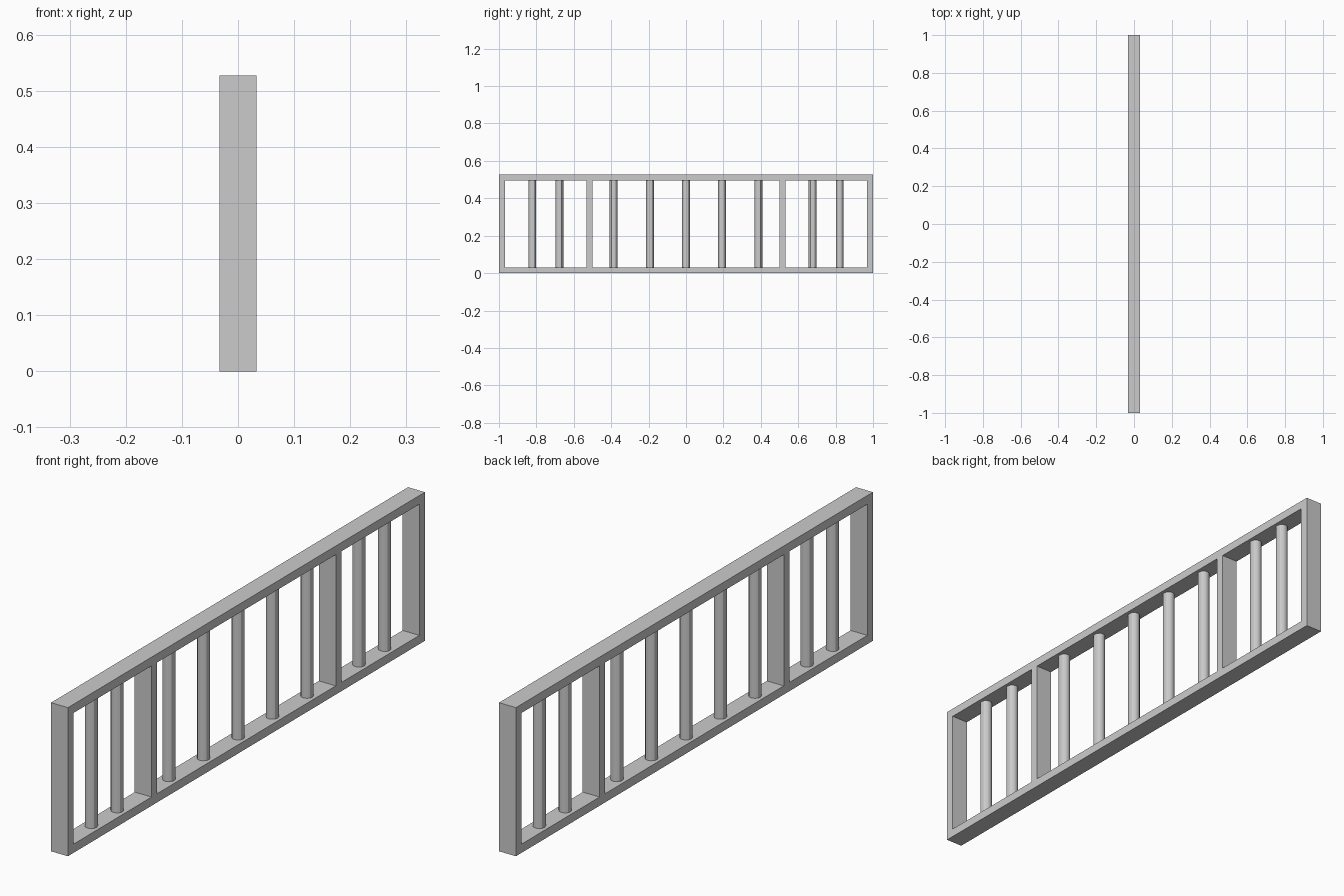
import bpy

if "Cube" in bpy.data.objects:
    bpy.data.objects.remove(bpy.data.objects["Cube"], do_unlink=True)

LENGTH, HEIGHT, DEPTH, BEAM = 2.0, 0.527, 0.066, 0.031
INNER = HEIGHT - 2 * BEAM

grey = bpy.data.materials.new("plain_grey")
grey.use_nodes = True
colour = (0.6, 0.6, 0.6, 1)
grey.diffuse_color = colour
grey.node_tree.nodes["Principled BSDF"].inputs["Base Color"].default_value = colour


def finish(name):
    obj = bpy.context.object
    obj.name = name
    obj.data.materials.append(grey)
    return obj


def beam(name, y, z, length, height):
    bpy.ops.mesh.primitive_cube_add(size=1, location=(0, y, z))
    obj = finish(name)
    obj.scale = (DEPTH, length, height)
    bpy.ops.object.transform_apply(location=False, rotation=False, scale=True)


def bar(name, y):
    bpy.ops.mesh.primitive_cylinder_add(
        vertices=12, radius=0.021, depth=INNER, location=(0, y, HEIGHT / 2))
    finish(name)
    bpy.ops.object.shade_smooth_by_angle()


# Long rails
beam("bottom_rail", 0, BEAM / 2, LENGTH, BEAM)
beam("top_rail", 0, HEIGHT - BEAM / 2, LENGTH, BEAM)

# Mirrored posts and round bars
for side, sign in (("front", -1), ("back", 1)):
    beam(side + "_end_post", sign * (LENGTH - BEAM) / 2, HEIGHT / 2, BEAM, INNER)
    beam(side + "_inner_post", sign * 0.516, HEIGHT / 2, BEAM, INNER)
    for i, y in enumerate((0.193, 0.387, 0.677, 0.822)):
        bar(f"{side}_bar_{i + 1}", sign * y)

# Middle bar
bar("middle_bar", 0)
